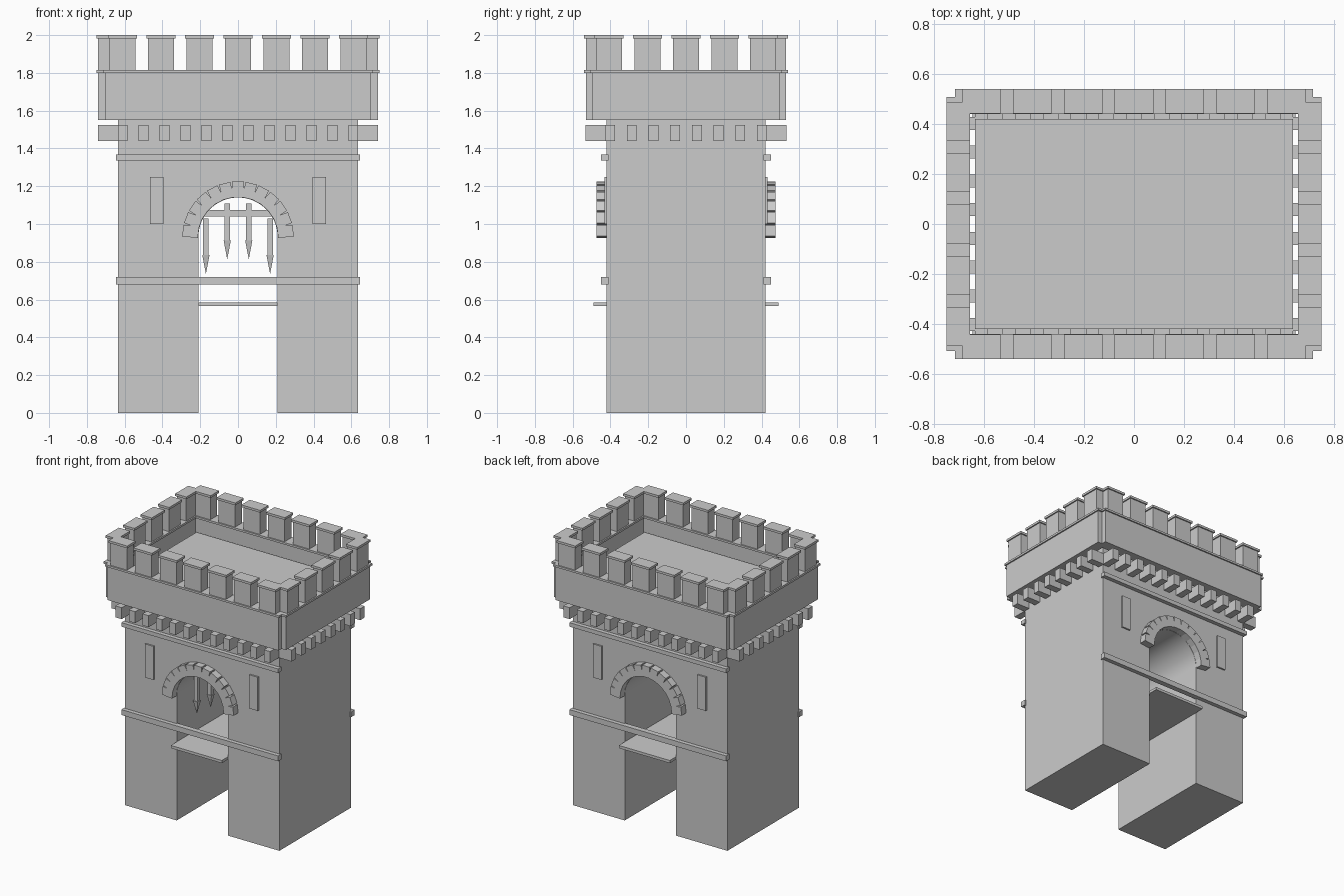
import bpy, bmesh
from math import pi, sin, cos
from mathutils import Matrix, Vector

if "Cube" in bpy.data.objects:
    bpy.data.objects.remove(bpy.data.objects["Cube"])


def add_box(bm, x0, x1, y0, y1, z0, z1, rot=None):
    size = Matrix.Diagonal((x1 - x0, y1 - y0, z1 - z0, 1))
    mid = Matrix.Translation(((x0 + x1) / 2, (y0 + y1) / 2, (z0 + z1) / 2))
    m = mid @ size
    bmesh.ops.create_cube(bm, size=1, matrix=rot @ m if rot else m)


def finish(bm, name):
    bmesh.ops.recalc_face_normals(bm, faces=bm.faces)
    me = bpy.data.meshes.new(name)
    bm.to_mesh(me)
    bm.free()
    ob = bpy.data.objects.new(name, me)
    bpy.context.collection.objects.link(ob)
    return ob


def boxes(name, items):
    bm = bmesh.new()
    for it in items:
        add_box(bm, *it)
    return finish(bm, name)


def both(half):
    """Mirror front (-y) boxes to the back."""
    return half + [(a, b, -d, -c, e, f) for a, b, c, d, e, f in half]


def swap(items):
    """Turn front/back boxes into side boxes."""
    return [(c, d, a, b, e, f) for a, b, c, d, e, f in items]


BX, BY = 0.635, 0.42       # body half sizes
R, SPRING = 0.21, 0.93     # archway
FLOOR = 1.71

# tower body with arched passage, extruded along y
bm = bmesh.new()
N = 32
outline = [(BX, 0), (BX, FLOOR), (-BX, FLOOR), (-BX, 0), (-R, 0)]
outline += [(-R * cos(pi * i / N), SPRING + R * sin(pi * i / N)) for i in range(N + 1)]
outline += [(R, 0)]
face = bm.faces.new([bm.verts.new((x, -BY, z)) for x, z in outline])
ext = bmesh.ops.extrude_face_region(bm, geom=[face], use_keep_orig=True)
bmesh.ops.translate(bm, vec=(0, 2 * BY, 0),
                    verts=[v for v in ext["geom"] if isinstance(v, bmesh.types.BMVert)])
body = finish(bm, "tower_body")
bpy.context.view_layer.objects.active = body
body.select_set(True)
bpy.ops.object.shade_smooth_by_angle(angle=0.5)

# string courses, front and back
boxes("string_courses", both([(-0.645, 0.645, -0.45, -0.41, 0.68, 0.72),
                              (-0.645, 0.645, -0.45, -0.41, 1.337, 1.367)]))

# slit window panels
boxes("slit_windows", both([(s * 0.43 - 0.035, s * 0.43 + 0.035, -0.432, -0.41, 1.0, 1.25)
                            for s in (-1, 1)]))

# arch stones: straight blocks fanned round the opening
bm = bmesh.new()
for s in (-1, 1):
    for i in range(13):
        rot = Matrix.Translation((0, 0, SPRING)) @ Matrix.Rotation(-pi * (i + 0.5) / 13, 4, 'Y')
        y0, y1 = sorted((s * 0.41, s * 0.473))
        add_box(bm, R + 0.001, 0.294, y0, y1, -0.0305, 0.0305, rot)
finish(bm, "arch_stones")

# passage deck
boxes("passage_deck", [(-R, R, -0.49, 0.49, 0.565, 0.585)])

# portcullis: bars, spikes and a crossbar
bm = bmesh.new()
PY = -0.24
add_box(bm, -0.185, 0.185, PY - 0.012, PY + 0.012, 1.04, 1.074)
for x, top in ((-0.17, 1.03), (-0.057, 1.108), (0.057, 1.108), (0.17, 1.03)):
    tip = top - 0.295
    add_box(bm, x - 0.015, x + 0.015, PY - 0.015, PY + 0.015, tip + 0.1, top)
    m = Matrix.Translation((x, PY, tip + 0.05)) @ Matrix.Rotation(pi, 4, 'X') @ Matrix.Rotation(pi / 4, 4, 'Z')
    bmesh.ops.create_cone(bm, cap_ends=True, segments=4, radius1=0.027, radius2=0,
                          depth=0.1, matrix=m)
finish(bm, "portcullis")

# corbels under the parapet
front = [(x - 0.026, x + 0.026, -0.532, -0.41, 1.44, 1.525)
         for x in [(i - 5.5) * 0.111 for i in range(12)]]
side = [(y - 0.026, y + 0.026, -0.742, -0.625, 1.44, 1.525)
        for y in [(i - 3.5) * 0.115 for i in range(8)]]
boxes("corbels", both(front) + swap(both(side)))

# parapet walls with a thin lip
front = [(-0.705, 0.705, -0.53, -0.45, 1.55, 1.80),
         (-0.715, 0.715, -0.54, -0.44, 1.80, 1.815)]
side = [(-0.495, 0.495, -0.74, -0.665, 1.55, 1.80),
        (-0.508, 0.508, -0.75, -0.655, 1.80, 1.815)]
boxes("parapet", both(front) + swap(both(side)))


# merlons with capstones
def merlons(count, pitch, outer, inner):
    out = []
    for i in range(count):
        c = (i - (count - 1) / 2) * pitch
        out.append((c - 0.068, c + 0.068, -outer, -inner, 1.815, 1.983))
        out.append((c - 0.077, c + 0.077, -outer - 0.009, -inner + 0.009, 1.983, 2.0))
    return both(out)


boxes("merlons", merlons(7, 0.2037, 0.53, 0.45) + swap(merlons(5, 0.204, 0.74, 0.665)))
